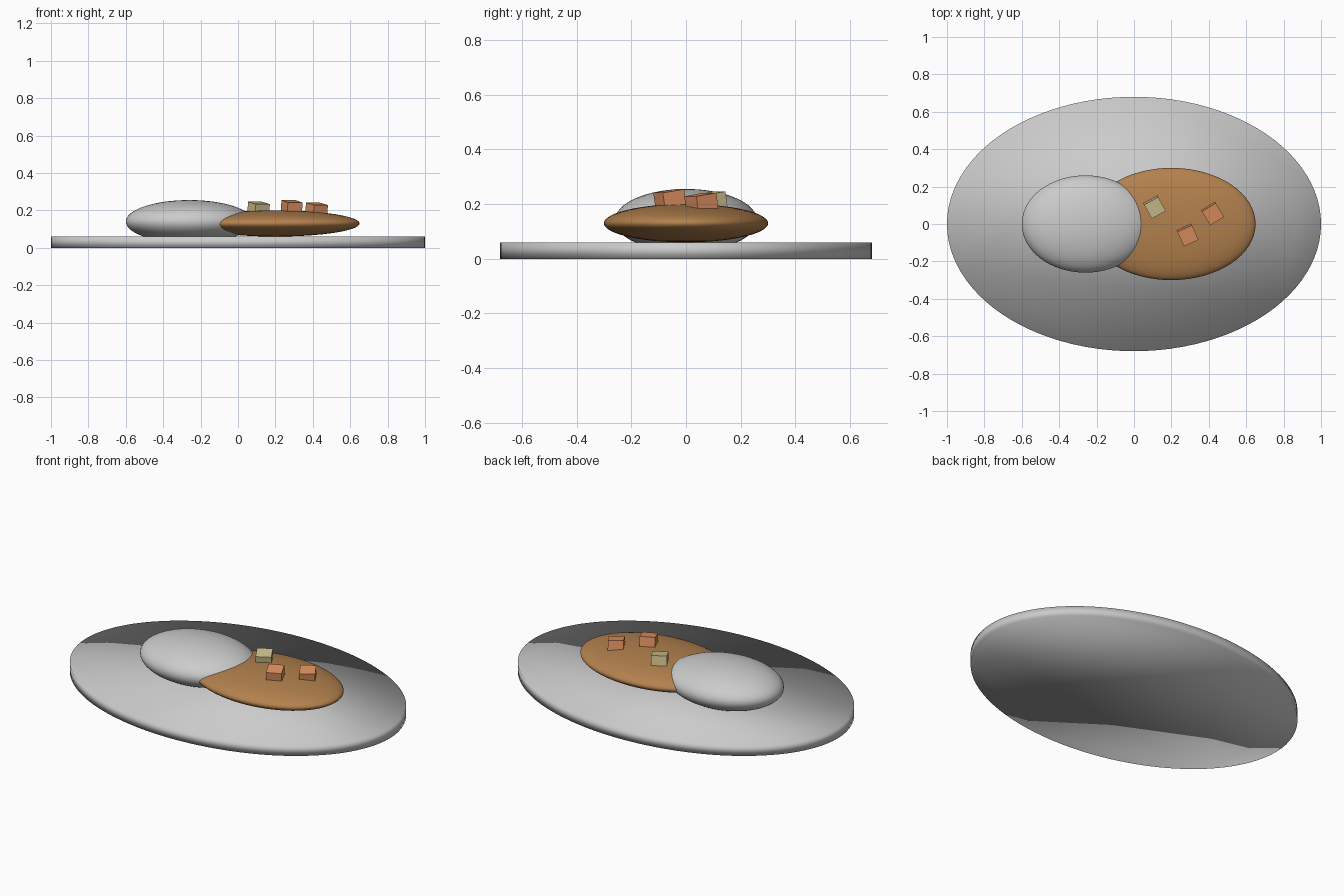
import bpy
import math

if "Cube" in bpy.data.objects:
    bpy.data.objects.remove(bpy.data.objects["Cube"])


def finish(name, scale, color=None, smooth=True):
    ob = bpy.context.object
    ob.name = name
    ob.scale = scale
    bpy.ops.object.transform_apply(location=False, rotation=False, scale=True)
    if smooth:
        bpy.ops.object.shade_smooth()
    if color:
        mat = bpy.data.materials.new(name + "_color")
        mat.diffuse_color = (*color, 1)
        mat.use_nodes = True
        mat.node_tree.nodes["Principled BSDF"].inputs["Base Color"].default_value = mat.diffuse_color
        ob.data.materials.append(mat)
    return ob


def mound(name, loc, radii, color=None):
    bpy.ops.mesh.primitive_uv_sphere_add(segments=64, ring_count=32, radius=1, location=loc)
    return finish(name, radii, color)


def chunk(name, loc, yaw, color):
    bpy.ops.mesh.primitive_cube_add(size=1, location=loc,
                                    rotation=(0.15, 0, math.radians(yaw)))
    return finish(name, (0.086, 0.086, 0.06), color, smooth=False)


# Oval plate, smooth shaded all over
bpy.ops.mesh.primitive_cylinder_add(vertices=96, radius=1, depth=0.06, location=(0, 0, 0.03))
finish("plate", (1, 0.68, 1))

# Rice mound and sauce pool, overlapping
mound("rice", (-0.26, 0, 0.14), (0.34, 0.26, 0.115))
mound("curry_sauce", (0.2, 0, 0.13), (0.45, 0.30, 0.07), (0.45, 0.22, 0.075))

# Vegetable chunks, slightly tilted
carrot = (0.75, 0.29, 0.12)
chunk("potato_chunk", (0.11, 0.09, 0.210), 29, (0.62, 0.53, 0.27))
chunk("carrot_chunk_1", (0.287, -0.059, 0.218), 24, carrot)
chunk("carrot_chunk_2", (0.42, 0.056, 0.205), 31, carrot)
